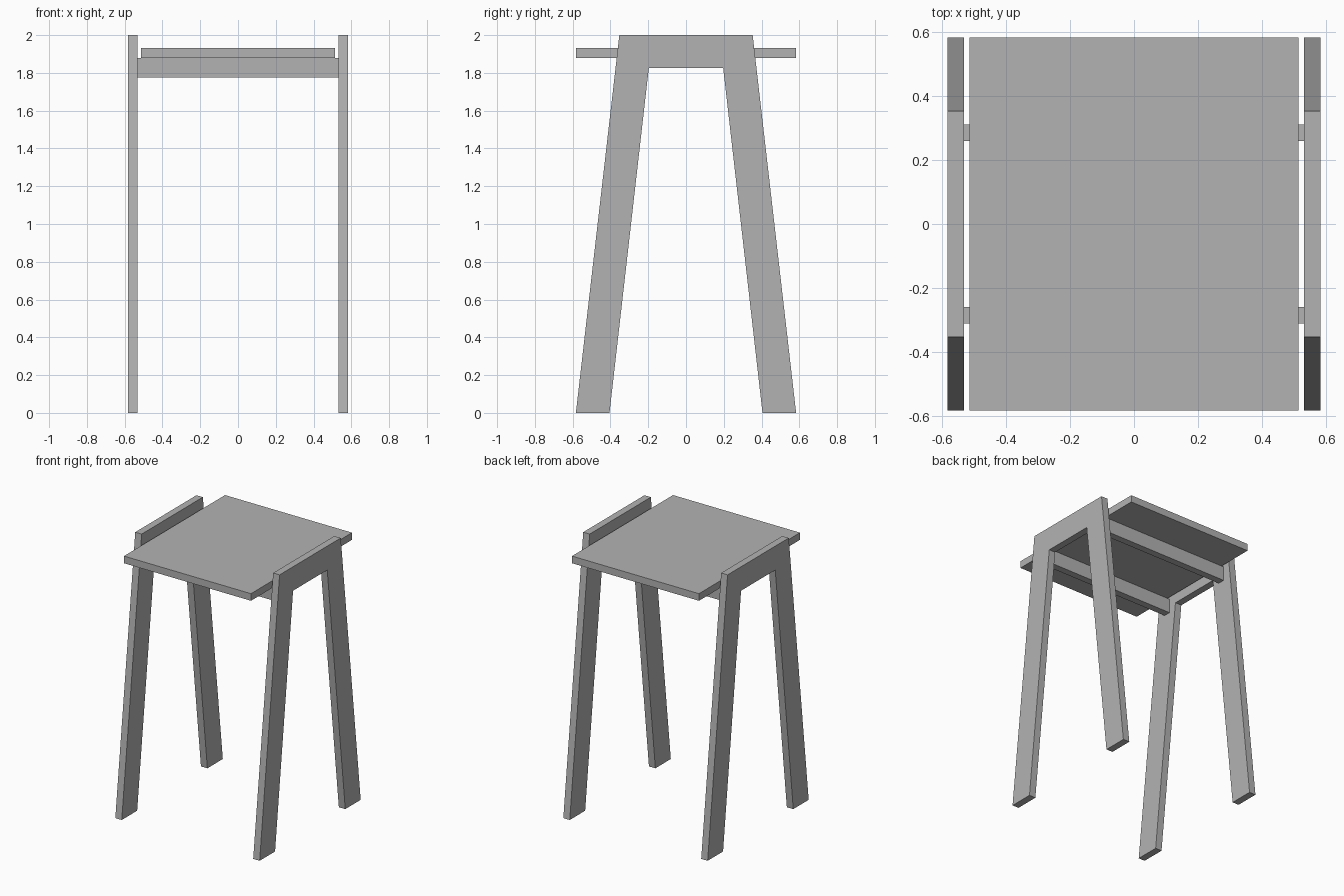
import bpy
import bmesh

cube = bpy.data.objects.get("Cube")
if cube:
    bpy.data.objects.remove(cube, do_unlink=True)

# Single plain grey
GREY = (0.45, 0.45, 0.45, 1)
grey = bpy.data.materials.new("plain_grey")
grey.use_nodes = True
grey.diffuse_color = GREY
grey.node_tree.nodes["Principled BSDF"].inputs["Base Color"].default_value = GREY


def extrude_profile(name, profile, x0, x1):
    """Extrude a (y, z) outline along x from x0 to x1."""
    bm = bmesh.new()
    face = bm.faces.new([bm.verts.new((x0, y, z)) for y, z in profile])
    result = bmesh.ops.extrude_face_region(bm, geom=[face])
    verts = [v for v in result["geom"] if isinstance(v, bmesh.types.BMVert)]
    bmesh.ops.translate(bm, verts=verts, vec=(x1 - x0, 0, 0))
    bmesh.ops.recalc_face_normals(bm, faces=bm.faces)
    mesh = bpy.data.meshes.new(name)
    bm.to_mesh(mesh)
    bm.free()
    mesh.materials.append(grey)
    obj = bpy.data.objects.new(name, mesh)
    bpy.context.collection.objects.link(obj)
    return obj


def board(name, half_x, y0, y1, z0, z1):
    return extrude_profile(name, [(y0, z0), (y1, z0), (y1, z1), (y0, z1)], -half_x, half_x)


# Side frames: splayed legs joined by a top bar, cut from one board
half = [(0.197, 1.825), (0.405, 0), (0.583, 0), (0.353, 2)]
outline = half + [(-y, z) for y, z in reversed(half)]
extrude_profile("left_side_frame", outline, 0.531, 0.583)
extrude_profile("right_side_frame", outline, -0.583, -0.531)

# Rails between the frames, carrying the seat
board("front_rail", 0.531, -0.311, -0.259, 1.775, 1.88)
board("back_rail", 0.531, 0.259, 0.311, 1.775, 1.88)

# Seat board
board("seat", 0.513, -0.583, 0.583, 1.88, 1.932)
